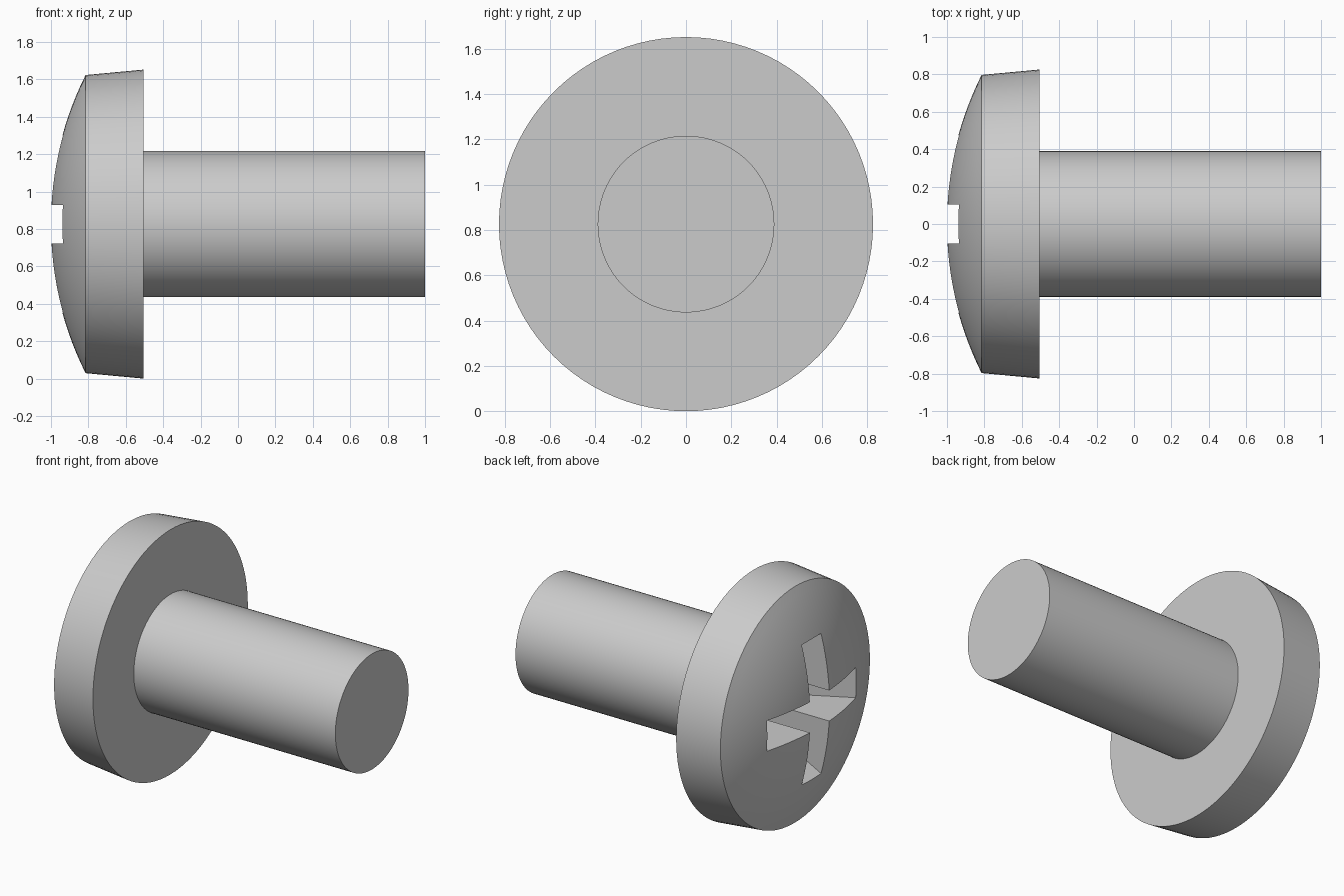
import bpy, bmesh, math
from mathutils import Vector, Matrix

AXIS_Z = 0.826       # height of the screw axis, which runs along x
SEGMENTS = 96

cube = bpy.data.objects.get("Cube")
if cube:
    bpy.data.objects.remove(cube, do_unlink=True)

steel = bpy.data.materials.new("grey_steel")
steel.use_nodes = True
steel.diffuse_color = (0.6, 0.6, 0.6, 1)
steel.node_tree.nodes["Principled BSDF"].inputs["Base Color"].default_value = (0.6, 0.6, 0.6, 1)


def add_object(name, bm):
    bmesh.ops.recalc_face_normals(bm, faces=bm.faces)
    mesh = bpy.data.meshes.new(name)
    bm.to_mesh(mesh)
    bm.free()
    mesh.materials.append(steel)
    obj = bpy.data.objects.new(name, mesh)
    obj.location.z = AXIS_Z
    bpy.context.collection.objects.link(obj)
    return obj


def lathe(name, profile):
    """Turn a list of (x, radius) points around the x axis."""
    bm = bmesh.new()
    verts = [bm.verts.new((x, 0, r)) for x, r in profile]
    edges = [bm.edges.new(pair) for pair in zip(verts, verts[1:])]
    bmesh.ops.spin(bm, geom=verts + edges, cent=(0, 0, 0), axis=(1, 0, 0),
                   angle=math.tau, steps=SEGMENTS)
    bmesh.ops.remove_doubles(bm, verts=bm.verts, dist=1e-4)
    return add_object(name, bm)


def slot_cutter(name, turn):
    """Tapered slot: wide at the dome, narrowing towards its floor."""
    outline = [(-1.1, 0.558), (-0.52, 0.256), (-0.52, -0.256), (-1.1, -0.558)]
    bm = bmesh.new()
    face = bm.faces.new([bm.verts.new((x, y, -0.103)) for x, y in outline])
    extruded = bmesh.ops.extrude_face_region(bm, geom=[face])["geom"]
    top = [v for v in extruded if isinstance(v, bmesh.types.BMVert)]
    bmesh.ops.translate(bm, verts=top, vec=Vector((0, 0, 0.206)))
    bmesh.ops.rotate(bm, verts=bm.verts, matrix=Matrix.Rotation(turn, 3, 'X'))
    obj = add_object(name, bm)
    obj.hide_render = True
    return obj


# Domed head, tapered rim and plain shank in one turned solid
apex, rim_x, rim_r = -1.003, -0.815, 0.797
sag = rim_x - apex
radius = (rim_r ** 2 + sag ** 2) / (2 * sag)
sweep = math.asin(rim_r / radius)
STEPS = 14
dome = [(apex + radius * (1 - math.cos(sweep * i / STEPS)),
         radius * math.sin(sweep * i / STEPS)) for i in range(STEPS + 1)]
screw = lathe("screw_body", dome + [(-0.505, 0.826), (-0.505, 0.39), (1, 0.39), (1, 0)])

# Cross recess cut into the dome
bpy.context.view_layer.objects.active = screw
screw.select_set(True)
for name, turn in (("slot_across", 0), ("slot_upright", math.pi / 2)):
    cutter = slot_cutter(name, turn)
    cut = screw.modifiers.new(name, 'BOOLEAN')
    cut.operation = 'DIFFERENCE'
    cut.solver = 'EXACT'
    cut.object = cutter
    bpy.ops.object.modifier_apply(modifier=cut.name)
    bpy.data.objects.remove(cutter, do_unlink=True)

bpy.ops.object.shade_smooth_by_angle(angle=math.radians(25))
